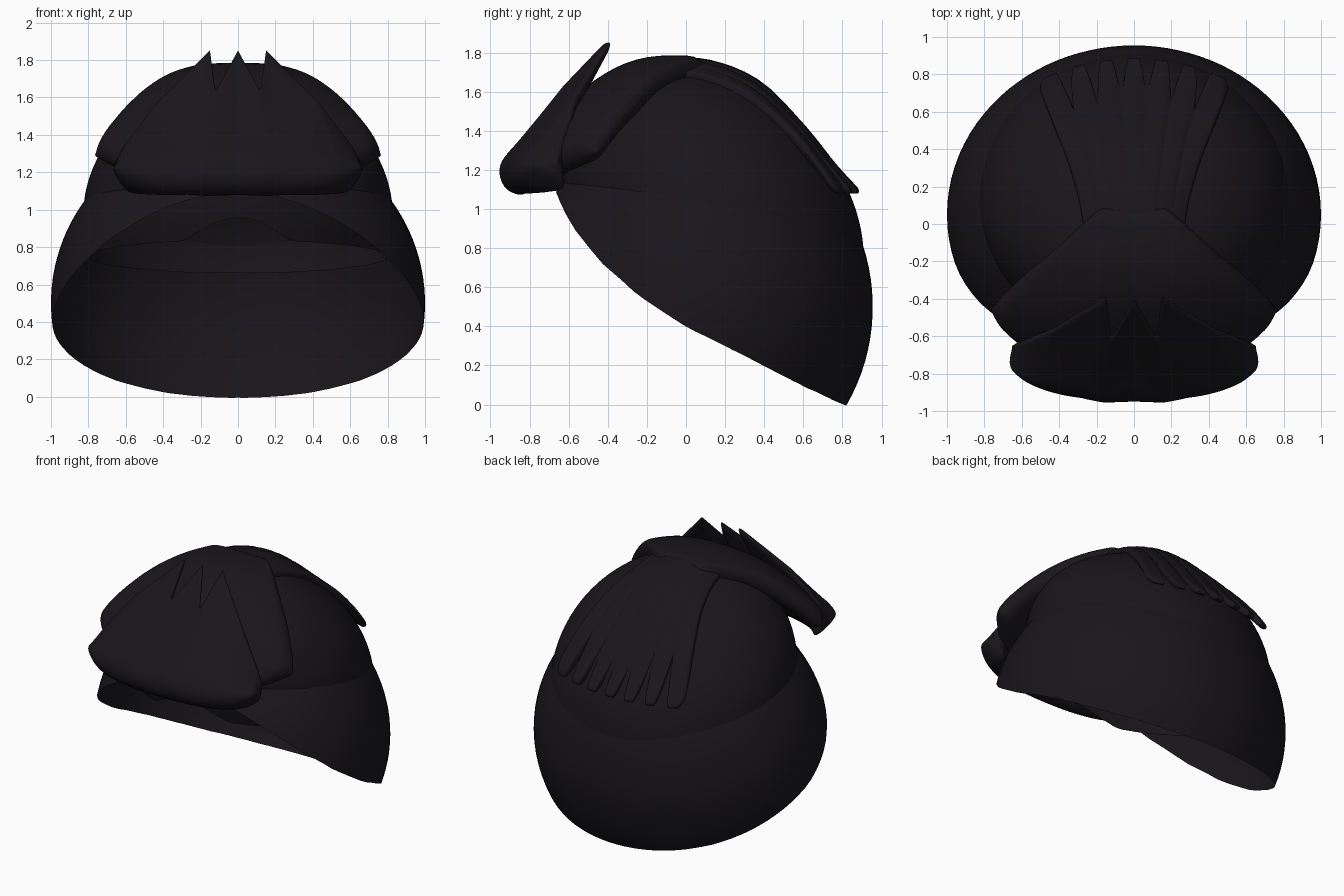
import bpy, bmesh, math
from mathutils import Vector

if "Cube" in bpy.data.objects:
    bpy.data.objects.remove(bpy.data.objects["Cube"])

mat = bpy.data.materials.new("black_hair")
mat.diffuse_color = (0.0095, 0.008, 0.0105, 1)
mat.use_nodes = True
mat.node_tree.nodes["Principled BSDF"].inputs["Base Color"].default_value = mat.diffuse_color


def along(pts, t):
    """Smooth (Catmull-Rom) position along a list of points, t in 0..1."""
    p = [Vector(q) for q in pts]
    n = len(p) - 1
    i = min(int(t * n), n - 1)
    f = t * n - i
    b, c = p[i], p[i + 1]
    a = p[i - 1] if i > 0 else b * 2 - c
    d = p[i + 2] if i + 2 <= n else c * 2 - b
    return 0.5 * (2 * b + (c - a) * f + (2 * a - 5 * b + 4 * c - d) * f ** 2
                  + (3 * b - a - 3 * c + d) * f ** 3)


def lerp_table(tab, x):
    """Straight-line lookup in a table of (x, values...)."""
    for p, q in zip(tab, tab[1:]):
        if x <= q[0]:
            f = (x - p[0]) / (q[0] - p[0])
            return [a + (b - a) * f for a, b in zip(p[1:], q[1:])]
    return list(tab[-1][1:])


def finish(name, bm, angle):
    bmesh.ops.remove_doubles(bm, verts=bm.verts, dist=0.0005)
    bmesh.ops.recalc_face_normals(bm, faces=bm.faces)
    me = bpy.data.meshes.new(name)
    bm.to_mesh(me)
    bm.free()
    ob = bpy.data.objects.new(name, me)
    bpy.context.collection.objects.link(ob)
    me.materials.append(mat)
    bpy.ops.object.select_all(action='DESELECT')
    ob.select_set(True)
    bpy.context.view_layer.objects.active = ob
    bpy.ops.object.shade_smooth_by_angle(angle=math.radians(angle))
    return ob


def add_grid(bm, rows):
    vs = [[bm.verts.new(p) for p in r] for r in rows]
    for r, s in zip(vs, vs[1:]):
        for j in range(len(r) - 1):
            bm.faces.new((r[j], r[j + 1], s[j + 1], s[j]))


# Open shells: tilted ellipsoids trimmed along a hairline seen from the side
HAIRLINE = [(-2, 1.09), (-.665, 1.09), (-.62, .985), (-.57, .9), (-.44, .735), (-.24, .557),
            (0, .4), (.27, .266), (.58, .105), (.8, .003), (2, -.5)]


def shell(name, centre, radii, tilt, trim):
    c, s = math.cos(tilt), math.sin(tilt)
    centre = Vector(centre)

    def point(phi, th):
        d = Vector((math.sin(th) * math.cos(phi), math.sin(th) * math.sin(phi), math.cos(th)))
        loc = (d.x, d.y * c + d.z * s, -d.y * s + d.z * c)
        return centre + d / math.sqrt(sum((l / r) ** 2 for l, r in zip(loc, radii)))

    rows = []
    for i in range(97):
        phi = 2 * math.pi * i / 96
        th = 0.1
        while th < 3.1 and point(phi, th).z > trim(point(phi, th).y):
            th += 0.003
        rows.append([point(phi, th * j / 32) for j in range(33)])
    bm = bmesh.new()
    add_grid(bm, rows)
    return finish(name, bm, 60)


def hairline(y):
    return lerp_table(HAIRLINE, y)[0]


shell("lower_hair", (0, .05, .5), (1, .905, .96), 0, hairline)
shell("crown_hair", (0, .14, .95), (.83, .66, .865), math.radians(45),
      lambda y: max(hairline(y), .77 - .12 * y))


# Thick locks: a curved sheet given thickness with rounded borders
def rounded(d):
    d = max(0, min(1, d))
    return math.sqrt(1 - (1 - d) ** 2)


def lock(name, surf, thick, us, nv, ru, rv0, rv1, normal=None):
    vs = [0.5 - 0.5 * math.cos(math.pi * j / nv) for j in range(nv + 1)]
    top, bot = [], []
    for u in us:
        a, b = [], []
        for v in vs:
            p = surf(u, v)
            if normal:
                n = normal(u, v)
            else:
                e = .01
                n = (surf(u + e, v) - surf(u - e, v)).cross(
                    surf(u, min(1, v + e)) - surf(u, max(0, v - e))).normalized()
                n = -n if n.z < 0 else n
            h = (thick(v) / 2 * rounded((1 - abs(u)) / ru)
                 * rounded(v / rv0) * rounded((1 - v) / rv1))
            a.append(p + n * h)
            b.append(p - n * h)
        top.append(a)
        bot.append(b)
    bm = bmesh.new()
    add_grid(bm, top)
    add_grid(bm, bot)
    return finish(name, bm, 50)


def spread(n):
    return [math.sin(math.pi / 2 * (2 * i / n - 1)) for i in range(n + 1)]


def fan(mid, edge, power):
    """Sheet between a centre line and its mirrored side edges."""
    def surf(u, v):
        m, e = along(mid, v), along(edge, v)
        k = abs(u) ** power
        return Vector((u * e.x, m.y + (e.y - m.y) * k, m.z + (e.z - m.z) * k))
    return surf


# Back lock: widens down the back and ends in seven blunt teeth
back = fan([(0, -.12, 1.725), (0, .12, 1.715), (0, .36, 1.62), (0, .58, 1.41), (0, .75, 1.21), (0, .88, 1.08)],
           [(.25, -.08, 1.66), (.28, .1, 1.635), (.34, .3, 1.56), (.42, .5, 1.41), (.48, .65, 1.24), (.515, .76, 1.08)], 2)


def toothed(u, v):
    f = abs(((u + 1) * 3.5) % 1 - .5) * 2
    cut = .32 * max(0, f - .45) / .55
    return back(u, v * (1 - cut * (1 if abs(u) < 6 / 7 or f < .4 else .2)))


lock("back_lock", toothed, lambda v: .11 - .07 * v,
     [-1 + 2 * i / 112 for i in range(113)], 28, .07, .08, .04,
     lambda u, v: Vector((.55 * u, .15 + .75 * v, 1 - .5 * v)).normalized())

# Front lock: broad slab flaring forward over the brow
front = fan([(0, .1, 1.71), (0, -.2, 1.70), (0, -.42, 1.60), (0, -.64, 1.40), (0, -.8, 1.12)],
            [(.17, .1, 1.72), (.39, -.11, 1.64), (.56, -.25, 1.53), (.70, -.38, 1.39), (.765, -.46, 1.29)], 2.6)
lock("front_lock", front, lambda v: .15, spread(48), 28, .12, .08, .12)

# Quiff: fat rolled pad at the front rising to three spikes
QUIFF_TOP = [(0, 0, -.4, 1.85), (.17, .12, -.61, 1.63), (.3, .15, -.39, 1.85),
             (.65, .43, -.56, 1.57), (.88, .6, -.63, 1.34), (1, .655, -.655, 1.25)]


def quiff(u, v):
    a = abs(u)
    x, y, z = lerp_table(QUIFF_TOP, a)
    low = Vector((.64 * math.sin(a * 1.5), -.915 + .26 * a ** 2.2, 1.1 + .06 * a ** 4))
    p = low.lerp(Vector((x, y, z)), v)
    p.x *= 1 if u > 0 else -1
    return p


us = [i / 50 for i in range(-50, 51)] + [.985, -.985]
lock("quiff", quiff, lambda v: .26 - .23 * v ** .8, sorted(us), 28, .15, .2, .06,
     lambda u, v: Vector((.45 * u, -.7, .62)).normalized())
